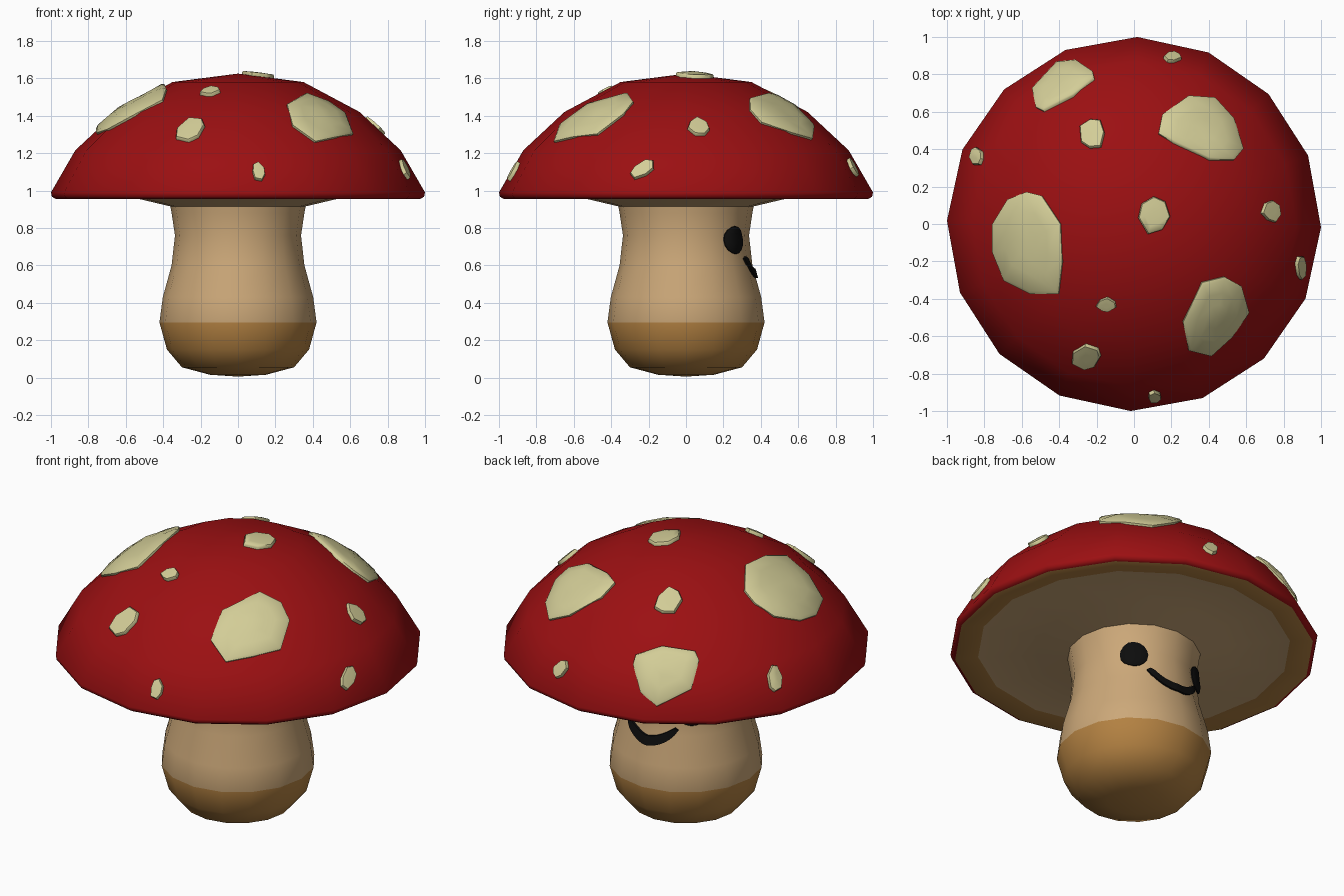
import bpy, bmesh, math, random
from mathutils import Vector
from mathutils.bvhtree import BVHTree

if "Cube" in bpy.data.objects:
    bpy.data.objects.remove(bpy.data.objects["Cube"])

random.seed(4)
SIDES = 16


def material(name, rgb):
    m = bpy.data.materials.new(name)
    m.diffuse_color = (*rgb, 1)
    m.use_nodes = True
    m.node_tree.nodes["Principled BSDF"].inputs["Base Color"].default_value = m.diffuse_color
    return m


RED = material("cap red", (0.33, 0.005, 0.006))
CREAM = material("spot cream", (0.65, 0.61, 0.31))
TAN = material("stem tan", (0.60, 0.39, 0.19))
BROWN = material("base brown", (0.45, 0.22, 0.054))
BLACK = material("face black", (0.004, 0.004, 0.004))


def finish(bm, name, mats, angle=50):
    bmesh.ops.recalc_face_normals(bm, faces=bm.faces)
    me = bpy.data.meshes.new(name)
    bm.to_mesh(me)
    bm.free()
    ob = bpy.data.objects.new(name, me)
    bpy.context.collection.objects.link(ob)
    for m in mats:
        me.materials.append(m)
    bpy.ops.object.select_all(action='DESELECT')
    ob.select_set(True)
    bpy.context.view_layer.objects.active = ob
    bpy.ops.object.shade_smooth_by_angle(angle=math.radians(angle))
    return ob


def bridge(bm, a, b):
    """Join two rings; a ring of one vertex is a pole."""
    n = max(len(a), len(b))
    faces = []
    for i in range(n):
        j = (i + 1) % n
        quad = [a[i % len(a)], a[j % len(a)], b[j % len(b)], b[i % len(b)]]
        faces.append(bm.faces.new(list(dict.fromkeys(quad))))
    return faces


def lathe(profile, turn=0.0):
    """Revolve (radius, z, material of the band above) points."""
    bm = bmesh.new()
    prev = None
    for r, z, mat in profile:
        if r == 0:
            ring = [bm.verts.new((0, 0, z))]
        else:
            ring = [bm.verts.new((r * math.cos(a), r * math.sin(a), z))
                    for a in (turn + math.tau * i / SIDES for i in range(SIDES))]
        if prev:
            for f in bridge(bm, prev, ring):
                f.material_index = mat
        prev = ring
    return bm


# Cap: red dome, brown rim ring, tan underside
cap = lathe([(0, 1.625, 0), (0.35, 1.58, 0), (0.65, 1.42, 0), (0.87, 1.215, 0),
             (1.0, 0.99, 0), (0.995, 0.967, 0), (0.975, 0.955, 0), (0.85, 0.965, 1),
             (0.53, 0.955, 2), (0.34, 0.91, 2), (0, 0.91, 2)], math.radians(-1))
cap_tree = BVHTree.FromBMesh(cap)
finish(cap, "cap", [RED, BROWN, TAN])

# Stem: brown foot below, tan body above
STEM = [(0, 0.005, 0), (0.15, 0.015, 0), (0.30, 0.055, 0), (0.38, 0.15, 0),
        (0.42, 0.295, 0), (0.402, 0.43, 1), (0.355, 0.6, 1), (0.337, 0.76, 1),
        (0.355, 0.88, 1), (0.365, 0.93, 1)]
stem = lathe(STEM)
stem_tree = BVHTree.FromBMesh(stem)
finish(stem, "stem", [BROWN, TAN])


# Spots: raised patches that follow the dome
def spot(name, outline):
    bm = bmesh.new()
    mid = sum((Vector(p) for p in outline), Vector((0, 0))) / len(outline)
    prev = None
    for scale, lift in ((1, -0.02), (1, 0.012), (0.93, 0.02), (0.6, 0.021), (0.3, 0.021), (0, 0.021)):
        ring = []
        for p in (outline if scale else [mid]):
            q = mid + (Vector(p) - mid) * scale
            hit = cap_tree.ray_cast(Vector((q.x, q.y, 3)), Vector((0, 0, -1)))[0]
            out = (hit - Vector((0, 0, 0.51))).normalized()
            ring.append(bm.verts.new(hit + out * lift))
        if prev:
            bridge(bm, prev, ring)
        prev = ring
    finish(bm, name, [CREAM])


LARGE = [
    [(-0.57, 0.17), (-0.49, 0.15), (-0.39, 0.0), (-0.38, -0.2), (-0.40, -0.37),
     (-0.55, -0.37), (-0.69, -0.30), (-0.75, -0.15), (-0.75, 0.0), (-0.67, 0.13)],
    [(0.29, 0.68), (0.43, 0.67), (0.53, 0.56), (0.58, 0.40), (0.53, 0.34),
     (0.40, 0.34), (0.21, 0.43), (0.13, 0.48), (0.15, 0.58)],
    [(-0.41, 0.86), (-0.31, 0.87), (-0.22, 0.81), (-0.21, 0.77), (-0.32, 0.68),
     (-0.48, 0.60), (-0.52, 0.62), (-0.54, 0.72)],
    [(0.36, -0.31), (0.48, -0.28), (0.57, -0.33), (0.61, -0.47), (0.52, -0.60),
     (0.41, -0.70), (0.29, -0.67), (0.26, -0.52)],
]
for i, outline in enumerate(LARGE):
    spot(f"large_spot_{i + 1}", outline)

# centre x, y and half sizes
SMALL = [(0.11, 0.05, 0.085, 0.105), (-0.22, 0.48, 0.07, 0.085), (0.205, 0.885, 0.045, 0.025),
         (-0.835, 0.36, 0.037, 0.05), (0.73, 0.07, 0.052, 0.06), (0.885, -0.23, 0.025, 0.06),
         (-0.145, -0.43, 0.055, 0.038), (-0.25, -0.705, 0.08, 0.068), (0.11, -0.915, 0.038, 0.03)]
for i, (x, y, rx, ry) in enumerate(SMALL):
    start = random.random()
    pts = []
    for k in range(7):
        a = -math.tau * (k + start + random.uniform(-0.15, 0.15)) / 7
        s = random.uniform(0.88, 1.1)
        pts.append((x + rx * s * math.cos(a), y + ry * s * math.sin(a)))
    spot(f"small_spot_{i + 1}", pts)


def on_stem(angle, z, lift):
    d = Vector((math.cos(angle), math.sin(angle), 0))
    hit = stem_tree.ray_cast(d * 2 + Vector((0, 0, z)), -d)[0]
    return hit + d * lift


# Eyes: flattened domes on the back of the stem
for side, deg in (("right", 50), ("left", 130)):
    bm = bmesh.new()
    prev = None
    for scale, lift in ((1, -0.015), (1, 0.006), (0.85, 0.014), (0.5, 0.02), (0, 0.022)):
        ring = []
        for k in range(16 if scale else 1):
            a = math.tau * k / 16
            ring.append(bm.verts.new(on_stem(math.radians(deg) + 0.078 * scale * math.cos(a) / 0.34,
                                             0.735 + 0.075 * scale * math.sin(a), lift)))
        if prev:
            bridge(bm, prev, ring)
        prev = ring
    finish(bm, side + "_eye", [BLACK])

# Mouth: crescent smile wrapped round the stem
bm = bmesh.new()
prev = None
for i in range(17):
    t = -1 + i / 8
    a = math.radians(90 + 27 * t)
    z = 0.557 + 0.085 * t * t
    h = 0.006 + 0.02 * math.sqrt(1 - t * t)
    slant = 0.012 * t * (1 - abs(t) * 0.3)
    ring = [bm.verts.new(on_stem(a + s * slant / 0.34 * -1, z + s * h, lift))
            for s, lift in ((-1, -0.01), (-1, 0.012), (1, 0.012), (1, -0.01))]
    if prev:
        bridge(bm, prev, ring)
    else:
        bm.faces.new(ring)
    prev = ring
bm.faces.new(prev)
finish(bm, "mouth", [BLACK])
